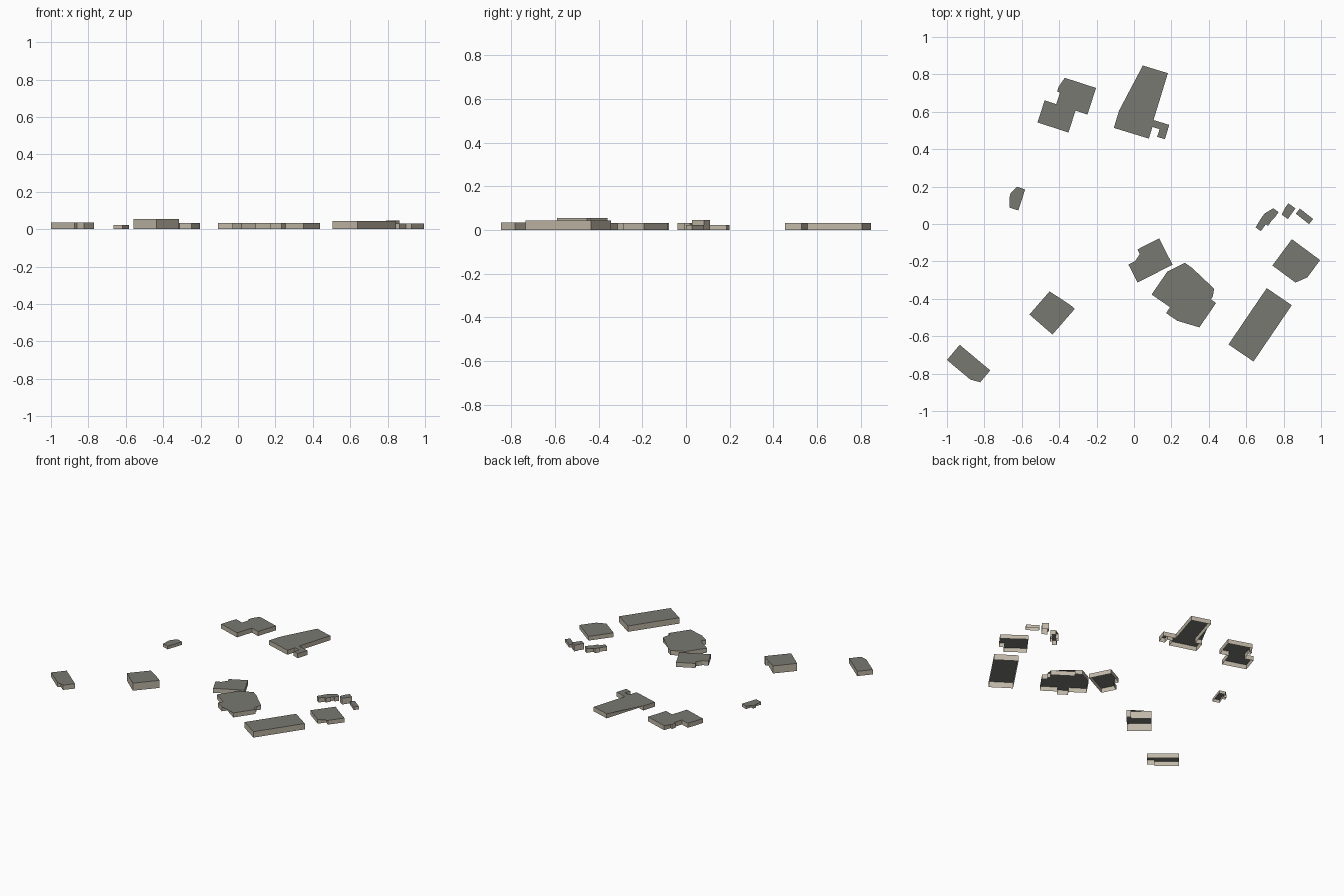
import bpy, bmesh, math
from mathutils import Matrix, Vector

cube = bpy.data.objects.get("Cube")
if cube:
    bpy.data.objects.remove(cube, do_unlink=True)


def make_material(name, rgb):
    mat = bpy.data.materials.new(name)
    mat.use_nodes = True
    colour = (*rgb, 1)
    mat.diffuse_color = colour
    mat.node_tree.nodes["Principled BSDF"].inputs["Base Color"].default_value = colour
    return mat


wall_material = make_material("warm beige wall", (.53, .48, .39))
roof_material = make_material("grey roof", (.19, .19, .17))


def footprint(corner, heading, moves):
    """Walk round the outline: moves alternate along and across the heading,
    a tuple is a diagonal, and the last side closes by itself."""
    turn = Matrix.Rotation(math.radians(heading), 2)
    spot, along = Vector(corner), True
    points = [spot.copy()]
    for move in moves:
        if isinstance(move, tuple):
            step = Vector(move)
        else:
            step = Vector((move, 0)) if along else Vector((0, move))
            along = not along
        spot = spot + turn @ step
        points.append(spot)
    return points


def building(name, height, corner, heading, *moves):
    """Flat roof on upright walls, open underneath."""
    bm = bmesh.new()
    points = footprint(corner, heading, moves)
    base = [bm.verts.new((p.x, p.y, 0)) for p in points]
    top = [bm.verts.new((p.x, p.y, height)) for p in points]
    for i in range(len(points)):
        j = (i + 1) % len(points)
        bm.faces.new((base[i], base[j], top[j], top[i]))
    roof = bm.faces.new(top)
    roof.material_index = 1
    bmesh.ops.triangulate(bm, faces=[roof])
    mesh = bpy.data.meshes.new(name)
    bm.to_mesh(mesh)
    bm.free()
    mesh.materials.append(wall_material)
    mesh.materials.append(roof_material)
    obj = bpy.data.objects.new(name, mesh)
    bpy.context.collection.objects.link(obj)
    return obj


# Front right buildings
building("far_right_house", .035, (-1, -.727), -40,
         .163, .023, .05, .083, -.213)
building("tall_square_house", .055, (-.559, -.484), -41,
         .163, .182, -.03, -.018, -.133)

# Back right buildings
building("small_right_shed", .022, (-.666, .088), -18,
         .05, .118, -.045, -.04, -.022, -.024, .02)
building("stepped_back_house", .033, (-.516, .543), -18,
         .174, .123, .067, .149, -.176, -.053, -.016, -.03, .016, -.065, -.065)

# Long back building with a hooked annex
building("hooked_back_house", .033, (-.108, .514), -17,
         .196, .065, .04, -.043, .043, .08, -.088, .262, -.14, -.267, -.051)

# Central pair
building("central_small_house", .033, (.019, -.313), 27,
         .21, .158, -.13, -.028, (-.04, -.022), -.04)
building("central_large_house", .033, (.094, -.377), -34.5,
         .12, -.038, .073, .038, .117, .158, -.034, .019, -.018, .038,
         -.16, .025, -.048, (-.05, -.09))

# Front left buildings
building("long_hall", .043, (.505, -.644), -34.2, .162, .364, -.162)
building("left_house", .031, (.74, -.222), -36.5,
         .153, .06, .035, .115, -.188)

# Small left sheds
building("narrow_left_shed", .033, (.65, -.018), -35.5,
         .035, .045, .014, .035, -.01, .025, .014, .033,
         -.035, -.05, -.022, -.034, .016)
building("tall_left_shed", .045, (.79, .05), -36,
         .04, .07, -.047, -.03, .007)
building("low_left_shed", .022, (.865, .055), -38, .09, .035, -.09)
